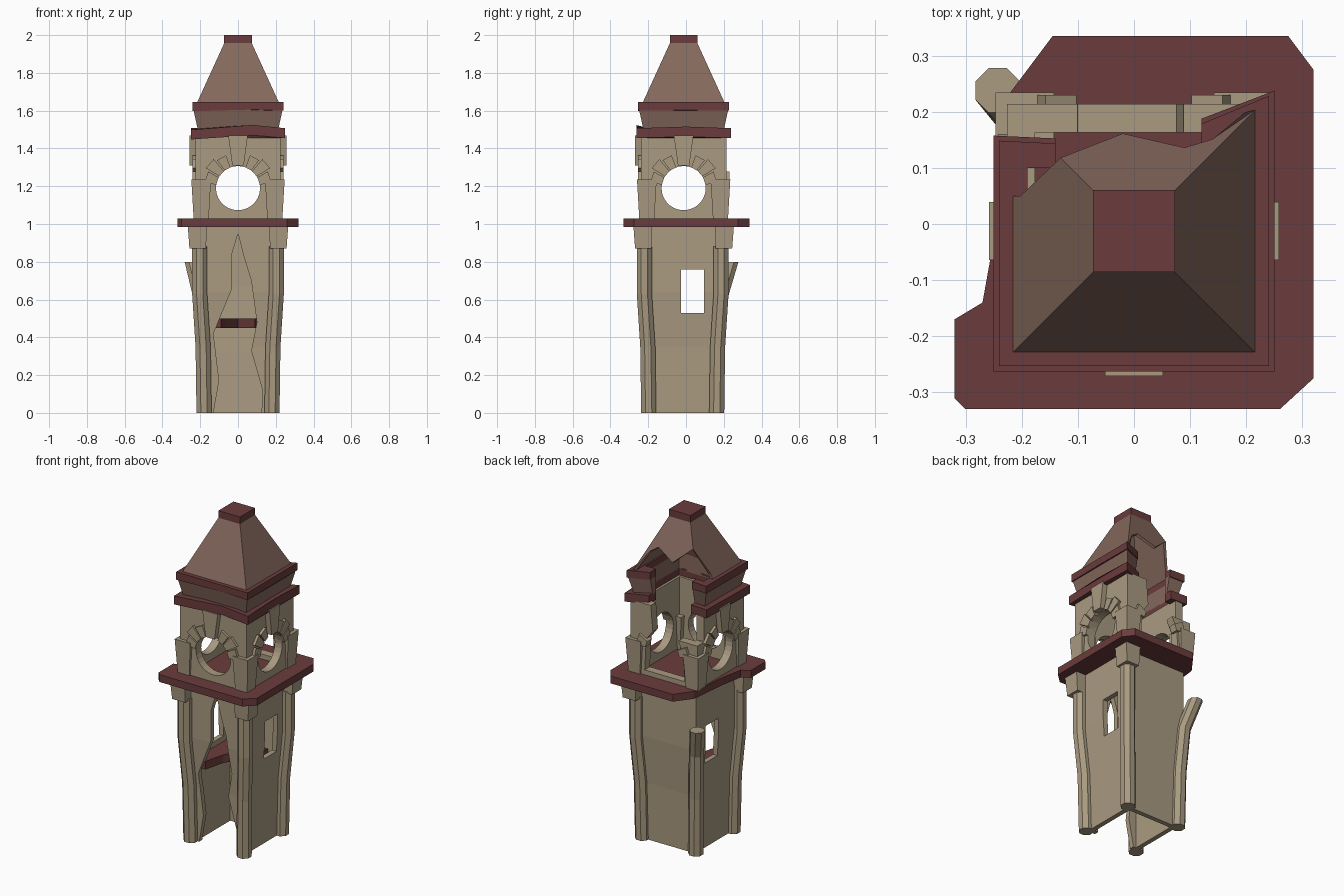
import bpy
import bmesh
from math import sin, cos, pi, radians
from mathutils import Matrix, Vector

if "Cube" in bpy.data.objects:
    bpy.data.objects.remove(bpy.data.objects["Cube"])

CY = -0.0125  # tower axis in y


def material(name, rgb):
    m = bpy.data.materials.new(name)
    m.use_nodes = True
    m.diffuse_color = (*rgb, 1)
    m.node_tree.nodes["Principled BSDF"].inputs["Base Color"].default_value = (*rgb, 1)
    return m


STONE = material("tan stone", (0.40, 0.325, 0.22))
RED = material("dark red trim", (0.145, 0.045, 0.045))
ROOF = material("brown roof", (0.235, 0.14, 0.108))


def add_object(name, bm, mat):
    mesh = bpy.data.meshes.new(name)
    bm.to_mesh(mesh)
    bm.free()
    mesh.materials.append(mat)
    ob = bpy.data.objects.new(name, mesh)
    bpy.context.collection.objects.link(ob)
    return ob


def loft(name, rings, mat=STONE):
    """Closed solid through a list of matching rings of 3D points."""
    bm = bmesh.new()
    loops = [[bm.verts.new(p) for p in ring] for ring in rings]
    n = len(loops[0])
    for a, b in zip(loops, loops[1:]):
        for i in range(n):
            j = (i + 1) % n
            bm.faces.new((a[i], a[j], b[j], b[i]))
    bm.faces.new(loops[0][::-1])
    bm.faces.new(loops[-1])
    bmesh.ops.recalc_face_normals(bm, faces=bm.faces)
    return add_object(name, bm, mat)


def slab(name, pts, z0, z1, mat=STONE):
    return loft(name, [[(x, y, z) for x, y in pts] for z in (z0, z1)], mat)


def rect(cx, cy, hx, hy, z):
    return [(cx + sx * hx, cy + sy * hy, z) for sx, sy in ((-1, -1), (1, -1), (1, 1), (-1, 1))]


def box(name, x0, x1, y0, y1, z0, z1, mat=STONE):
    return slab(name, [(x0, y0), (x1, y0), (x1, y1), (x0, y1)], z0, z1, mat)


def upright(name, pts, d0, d1, angle=0, mat=STONE):
    """Upright (u, z) outline, from d0 to d1 out of the tower axis, on one side."""
    turn = Matrix.Translation((0, CY, 0)) @ Matrix.Rotation(radians(angle), 4, 'Z')
    return loft(name, [[turn @ Vector((u, -d, z)) for u, z in pts] for d in (d0, d1)], mat)


def cut(target, cutter):
    cutter.hide_render = True
    mod = target.modifiers.new("cut", 'BOOLEAN')
    mod.operation, mod.solver, mod.object = 'DIFFERENCE', 'EXACT', cutter
    bpy.context.view_layer.objects.active = target
    bpy.ops.object.modifier_apply(modifier=mod.name)
    bpy.data.objects.remove(cutter)


# Lower shaft: hollow walls following the lean of the columns
LEAN = [(0, 0.176), (0.35, 0.182), (0.64, 0.2), (1.0, 0.2)]
walls = loft("shaft_walls", [rect(0, CY, h, h, z) for z, h in LEAN])
cut(walls, loft("cutter", [rect(0, CY, h - 0.03, h - 0.03, z * 1.2 - 0.1) for z, h in LEAN]))
crack = [(-0.14, -0.1), (-0.13, 0), (-0.10, 0.17), (-0.13, 0.42), (-0.035, 0.65),
         (-0.035, 0.83), (0, 0.95), (0.03, 0.83), (0.07, 0.7), (0.10, 0.48),
         (0.07, 0.33), (0.13, 0.12), (0.12, -0.1)]
cut(walls, upright("cutter", crack, 0.1, 0.35))
cut(walls, box("cutter", -0.4, 0.4, -0.027, 0.095, 0.53, 0.76))

# Broken inner floor
slab("broken_floor", [(-0.125, -0.185), (-0.09, -0.185), (-0.06, -0.06), (0.0, 0.04),
                      (0.09, 0.08), (0.1, 0.16), (-0.16, 0.16), (-0.16, -0.15)],
     0.45, 0.5, RED)


# Corner columns, with capitals on the three that are whole
def column(name, path, r=0.043):
    loft(name, [[(x + r * cos(pi / 8 + i * pi / 4), y + r * sin(pi / 8 + i * pi / 4), z)
                 for i in range(8)] for x, y, z in path])


for sx, sy, side in ((-1, -1, "front_right"), (1, -1, "front_left"),
                     (1, 1, "back_left"), (-1, 1, "back_right")):
    path = [(sx * h, CY - 0.005 + sy * h, z)
            for h, z in ((0.18, 0), (0.185, 0.35), (0.203, 0.63), (0.203, 0.88))]
    if side == "back_right":
        path[2:] = [(-0.2, 0.185, 0.62), (-0.243, 0.238, 0.8)]
    else:
        loft("capital_" + side, [rect(sx * c, CY + sy * c, h, h, z)
                                 for c, h, z in ((0.213, 0.044, 0.87), (0.216, 0.05, 0.99))])
    column("column_" + side, path)
    # Belfry corner pier
    loft("pier_" + side, [rect(sx * 0.195, CY + sy * 0.195, h, h, z)
                          for h, z in ((0.04, 1.03), (0.052, 1.235))])

# Gallery platform with a broken corner
slab("platform", [(-0.32, -0.31), (-0.3, -0.33), (0.26, -0.33), (0.32, -0.275),
                  (0.32, 0.275), (0.275, 0.335), (-0.145, 0.335), (-0.22, 0.235),
                  (-0.245, 0.0), (-0.27, -0.14), (-0.32, -0.17)], 0.985, 1.03, RED)

# Belfry walls with round openings and a collapsed back
W, R, ZC = 0.226, 0.117, 1.19
belfry = loft("belfry_walls", [rect(0, CY, W, W, z) for z in (1.02, 1.465)])
cut(belfry, loft("cutter", [rect(0, CY, W - 0.05, W - 0.05, z) for z in (0.9, 1.6)]))
circle = [(R * cos(i * pi / 14), ZC + R * sin(i * pi / 14)) for i in range(28)]
for a in (0, 90):
    cut(belfry, upright("cutter", circle, -0.4, 0.4, a))
gap = [(0.14, 1.06), (-0.13, 1.06), (-0.12, 1.25), (-0.075, 1.31), (-0.1, 1.6),
       (0.11, 1.6), (0.1, 1.29), (0.13, 1.23)]
cut(belfry, upright("cutter", gap, 0.1, 0.4, 180))
cut(belfry, box("cutter", -0.4, -0.08, 0.15, 0.4, 1.3, 1.6))

# Arch stones and keystones
STONES = ((20, 37, 0.185), (40, 58, 0.2), (61, 81, 0.18))
for side, a in (("front", 0), ("left", 90), ("back", 180), ("right", -90)):
    for k, (a0, a1, r1) in enumerate(STONES):
        if side == "back" and k < 2:
            continue
        for s in (-1, 1):
            wedge = [(s * r * sin(radians(t)), ZC + r * cos(radians(t)))
                     for r, t in ((R, a0), (R, a1), (r1, a1), (r1, a0))]
            upright(f"arch_stone_{side}", wedge, W - 0.03, W + 0.016, a)
    if side != "back":
        upright("keystone_" + side, [(-0.03, 1.31), (0.03, 1.31), (0.052, 1.468), (-0.052, 1.468)],
                W - 0.03, W + 0.032, a)


# Cornices and frieze: broken rings open at the back
def open_ring(h, z, bump=0, i=0.19):
    b, f = CY + h, CY - h
    return [(0.12, b - 0.05, z), (h, b, z), (h, 0, z + bump / 2), (h, f, z),
            (0.08, f, z + bump), (-h, f, z - bump / 2), (-h, b - 0.08, z),
            (-0.14, b - 0.085, z), (-0.14, 0.1, z), (-i, 0.1, z), (-i, CY - i, z),
            (0.08, CY - i, z + bump), (i, CY - i, z), (i, 0.12, z), (0.12, 0.12, z)]


loft("lower_cornice", [open_ring(0.25, 1.455, 0.015), open_ring(0.25, 1.507, 0.017)], RED)
loft("frieze", [open_ring(0.213, 1.5), open_ring(0.236, 1.605)], ROOF)
loft("upper_cornice", [open_ring(0.241, 1.6, 0.006), open_ring(0.241, 1.645)], RED)


# Hollow roof shell with a jagged back edge
def half(t):
    return 0.217 + (0.073 - 0.217) * t


def rp(sx, sy, t, x=None, y=None):
    e = half(t)
    return (sx * e if x is None else x, CY + sy * e if y is None else y, 1.642 + 0.315 * t)


FL, FR, BR, BL = (-1, -1), (1, -1), (1, 1), (-1, 1)
faces = [
    [rp(*FL, 0), rp(*FR, 0), rp(*FR, 1), rp(*FL, 1)],
    [rp(*FR, 0), rp(*BR, 0), rp(*BR, 1), rp(*FR, 1)],
    [rp(*BR, 0), rp(*BR, 0.37, x=0.14), rp(*BR, 0.475, x=0.09), rp(*BR, 0.3, x=-0.02),
     rp(*BL, 0.6), rp(*BL, 1), rp(*BR, 1)],
    [rp(*BL, 0, y=0.05), rp(*FL, 0), rp(*FL, 1), rp(*BL, 1), rp(*BL, 0.6),
     rp(*BL, 0.1, y=0.05)],
]
bm = bmesh.new()
for f in faces:
    bm.faces.new([bm.verts.new(p) for p in f])
bmesh.ops.remove_doubles(bm, verts=bm.verts, dist=0.0005)
roof = add_object("roof", bm, ROOF)
shell = roof.modifiers.new("shell", 'SOLIDIFY')
shell.thickness, shell.offset = 0.016, -1

loft("roof_cap", [rect(0, CY, 0.073, 0.073, z) for z in (1.953, 2.0)], RED)
